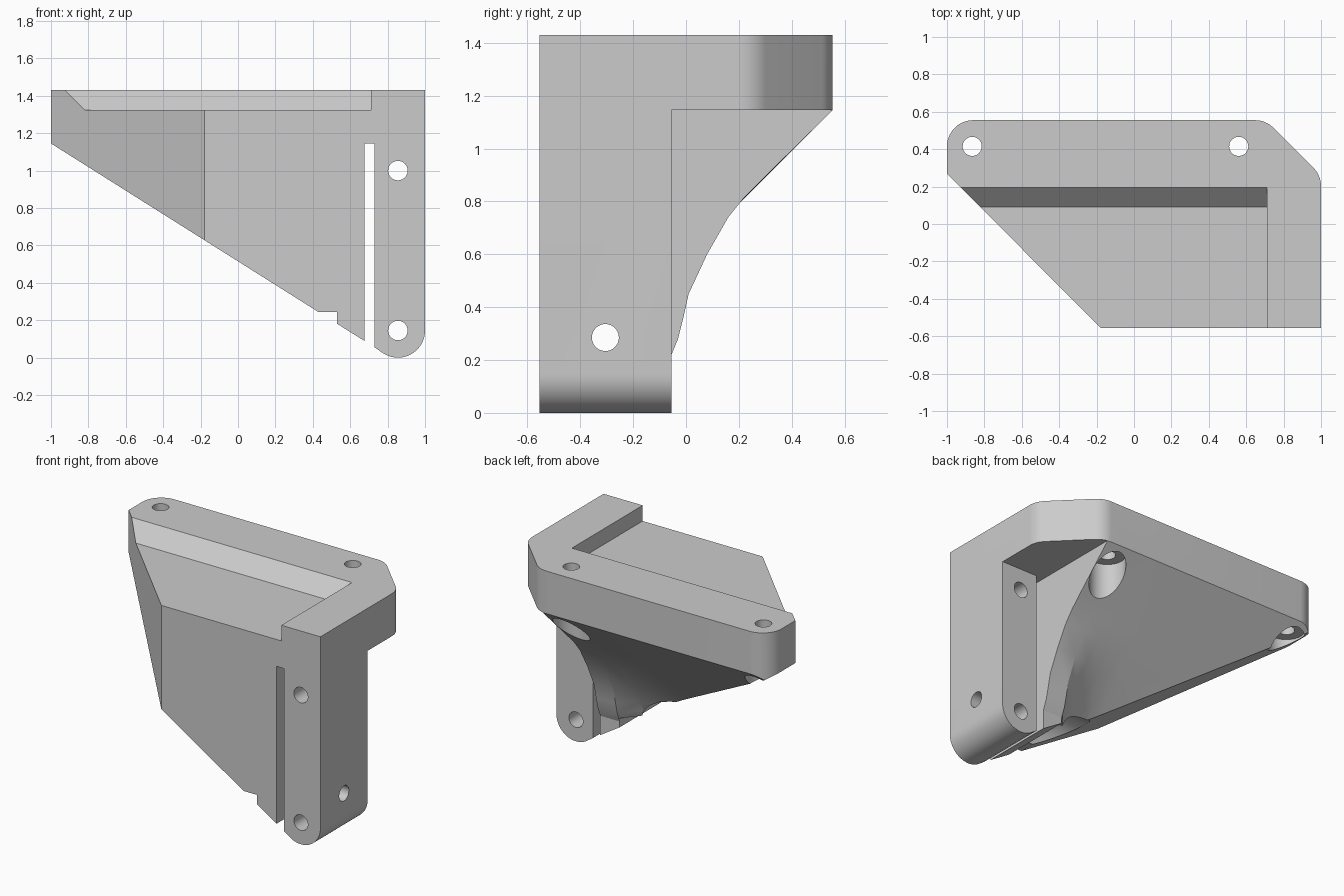
import bpy, bmesh
from math import cos, sin, radians

if "Cube" in bpy.data.objects:
    bpy.data.objects.remove(bpy.data.objects["Cube"], do_unlink=True)

grey = bpy.data.materials.new("plain grey")
grey.use_nodes = True
colour = (0.6, 0.6, 0.6, 1)
grey.diffuse_color = colour
grey.node_tree.nodes["Principled BSDF"].inputs["Base Color"].default_value = colour


def arc(cx, cy, r, start, end, n=12):
    steps = [radians(start + (end - start) * i / n) for i in range(n + 1)]
    return [(cx + r * cos(a), cy + r * sin(a)) for a in steps]


def circle(cx, cy, r, n=40):
    return arc(cx, cy, r, 0, 360, n)[:-1]


def loft(name, loops):
    """Closed solid through matching loops of 3D points."""
    bm = bmesh.new()
    rings = [[bm.verts.new(p) for p in loop] for loop in loops]
    n = len(rings[0])
    for a, b in zip(rings, rings[1:]):
        for i in range(n):
            j = (i + 1) % n
            bm.faces.new((a[i], a[j], b[j], b[i]))
    bm.faces.new(rings[0])
    bm.faces.new(rings[-1])
    bmesh.ops.recalc_face_normals(bm, faces=bm.faces)
    mesh = bpy.data.meshes.new(name)
    bm.to_mesh(mesh)
    bm.free()
    mesh.materials.append(grey)
    ob = bpy.data.objects.new(name, mesh)
    bpy.context.collection.objects.link(ob)
    return ob


def prism(name, axis, outline, low, high):
    """Extrude a 2D outline along one axis."""
    place = {"x": lambda p, t: (t, p[0], p[1]),
             "y": lambda p, t: (p[0], t, p[1]),
             "z": lambda p, t: (p[0], p[1], t)}[axis]
    return loft(name, [[place(p, t) for p in outline] for t in (low, high)])


def combine(target, tool, operation):
    mod = target.modifiers.new("join", "BOOLEAN")
    mod.operation, mod.object, mod.solver = operation, tool, "EXACT"
    bpy.context.view_layer.objects.active = target
    bpy.ops.object.modifier_apply(modifier=mod.name)
    bpy.data.objects.remove(tool, do_unlink=True)


# Web: sloped back that swells into a curved flange beside the slot
flange = [(-0.055, 0), (-0.055, 0.22), (-0.03, 0.28), (-0.01, 0.36), (0.01, 0.45),
          (0.08, 0.6), (0.16, 0.74), (0.22, 0.815), (0.3, 0.895)]
sections = []
for x, swell in ((-1.1, 0), (0.12, 0), (0.22, 0.08), (0.32, 0.25),
                 (0.42, 0.55), (0.53, 1), (0.8, 1)):
    back = [(z - 0.59 + swell * (y - z + 0.59), z) for y, z in flange]
    ring = [(-0.7, 0)] + back + [(0.555, 1.145), (0.555, 1.2), (-0.7, 1.2)]
    sections.append([(x, y, z) for y, z in ring])
bracket = loft("bracket", sections)

# Front outline of the web with its notched diagonal edge
outline = [(-1.1, 1.208), (0.43, 0.244), (0.53, 0.244), (0.53, 0.181),
           (0.675, 0.09), (0.675, 1.3), (-1.1, 1.3)]
combine(bracket, prism("web_outline", "y", outline, -1, 1), "INTERSECT")

# Bolt pocket behind the flange
combine(bracket, prism("bolt_pocket", "x", circle(-0.305, 0.285, 0.15), 0, 0.53), "DIFFERENCE")

# Column and top plate
foot = [(0.73, 0.055)] + arc(0.855, 0.145, 0.145, 238, 360, 20) + [(1, 1.3), (0.73, 1.3)]
combine(bracket, prism("column", "y", foot, -0.7, -0.055), "UNION")
plate = [(-1.2, -0.8), (1.2, -0.8), (1.2, 0.8), (-1.2, 0.8)]
combine(bracket, prism("top_plate", "z", plate, 1.145, 1.43), "UNION")

# Rounded footprint trims everything from above
footprint = ([(-0.18, -0.555), (1, -0.555)]
             + arc(0.86, 0.202, 0.14, 0, 45, 8) + arc(0.647, 0.415, 0.14, 45, 90, 8)
             + arc(-0.86, 0.415, 0.14, 90, 180, 14) + [(-1, 0.27)])
combine(bracket, prism("footprint", "z", footprint, -0.5, 2), "INTERSECT")

# Shallow recess with a sloping rear edge
recess = [(-0.8, 1.325), (0.09, 1.325), (0.295, 1.53), (-0.8, 1.53)]
combine(bracket, prism("recess", "x", recess, -1.3, 0.71), "DIFFERENCE")

# Bolt holes, with head clearance under the plate
for x in (-0.865, 0.56):
    combine(bracket, prism("clearance", "z", circle(x, 0.415, 0.113), 0.3, 1.145), "DIFFERENCE")
    combine(bracket, prism("plate_hole", "z", circle(x, 0.415, 0.051), 0, 2), "DIFFERENCE")
for z in (0.145, 1.0):
    combine(bracket, prism("column_hole", "y", circle(0.855, z, 0.052), -1, 1), "DIFFERENCE")
combine(bracket, prism("side_hole", "x", circle(-0.305, 0.285, 0.051), 0.3, 1.3), "DIFFERENCE")

# Smooth the rounded walls, keep the edges crisp
bpy.ops.object.select_all(action="DESELECT")
bracket.select_set(True)
bpy.context.view_layer.objects.active = bracket
bpy.ops.object.shade_smooth_by_angle(angle=radians(20))
